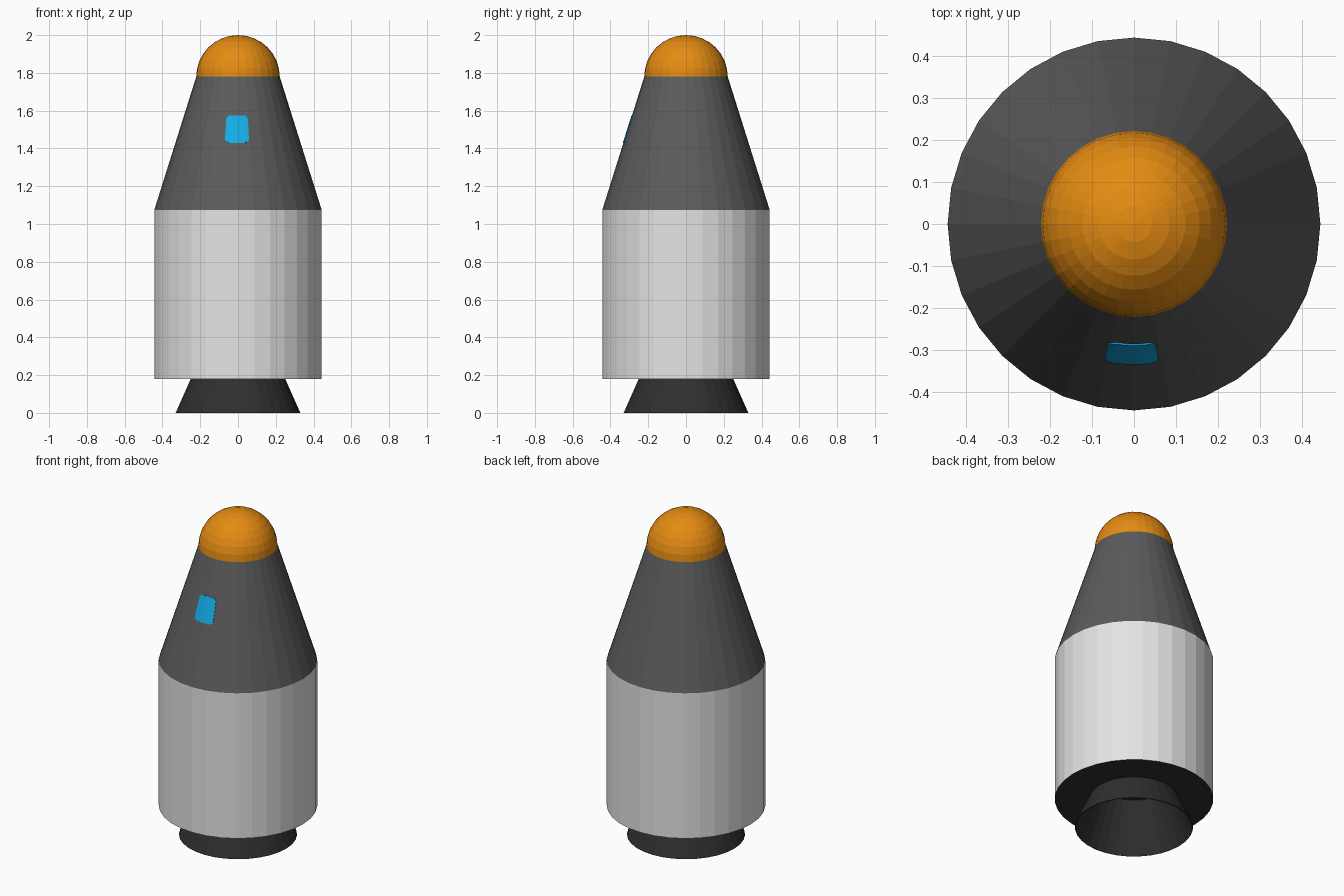
import bpy, bmesh, math
from math import sin, cos, pi, radians

if "Cube" in bpy.data.objects:
    bpy.data.objects.remove(bpy.data.objects["Cube"])

SEG = 32


def mat(name, rgb):
    m = bpy.data.materials.new(name)
    m.diffuse_color = (*rgb, 1)
    m.use_nodes = True
    m.node_tree.nodes["Principled BSDF"].inputs["Base Color"].default_value = m.diffuse_color
    return m


WHITE = mat("hull white", (0.78, 0.78, 0.78))
GREY = mat("cone grey", (0.105, 0.105, 0.105))
DARK = mat("engine dark", (0.028, 0.028, 0.028))
ORANGE = mat("nose orange", (0.78, 0.26, 0.006))
BLUE = mat("window blue", (0.008, 0.44, 0.85))


def finish(name, bm, material):
    me = bpy.data.meshes.new(name)
    bm.to_mesh(me)
    bm.free()
    me.materials.append(material)
    ob = bpy.data.objects.new(name, me)
    bpy.context.collection.objects.link(ob)
    return ob


def lathe(name, profile, material):
    """Spin (radius, z) points, listed bottom to top, around z."""
    bm = bmesh.new()
    rings = []
    for r, z in profile:
        if r < 1e-6:
            rings.append([bm.verts.new((0, 0, z))] * SEG)
        else:
            rings.append([bm.verts.new((r * cos(2 * pi * i / SEG), r * sin(2 * pi * i / SEG), z))
                          for i in range(SEG)])
    for a, b in zip(rings, rings[1:]):
        for i in range(SEG):
            j = (i + 1) % SEG
            bm.faces.new(list(dict.fromkeys((a[i], a[j], b[j], b[i]))))
    return finish(name, bm, material)


R, NOSE_R = 0.443, 0.221
Z0, Z1, Z2 = 0.18, 1.075, 1.78

# Hull, shoulder cone and domed nose
lathe("hull", [(R, Z0), (R, Z1)], WHITE)
lathe("upper_cone", [(R, Z1), (NOSE_R, Z2)], GREY)
lathe("nose_dome", [(NOSE_R * cos(k * pi / 16), Z2 + 0.22 * sin(k * pi / 16)) for k in range(8)]
      + [(0, 2.0)], ORANGE)

# Engine: dark base plate around a hollow bell
lathe("base_plate", [(0.25, Z0), (R, Z0)], DARK).data.flip_normals()
bell = lathe("engine_bell", [(0.33, 0), (0.25, Z0), (0.2, 0.29), (0, 0.29)], DARK)
shell = bell.modifiers.new("thickness", 'SOLIDIFY')
shell.thickness = 0.004
shell.offset = -1

# Window: thin rounded plate wrapped on the front of the cone
A0, A1, W0, W1 = -12.2, 10.2, 1.43, 1.575
CA, CZ = 4.2, 0.022          # corner size in degrees and in height
steps = [CA * (1 - cos(k * pi / 8)) for k in range(5)]
mid = [A0 + CA + (A1 - A0 - 2 * CA) * k / 6 for k in range(1, 6)]
angles = [A0 + s for s in steps] + mid + [A1 - s for s in reversed(steps)]


def on_cone(a, z):
    r = R + (NOSE_R - R) * (z - Z1) / (Z2 - Z1) + 0.003
    return (r * sin(radians(a)), -r * cos(radians(a)), z)


bm = bmesh.new()
columns = []
for a in angles:
    d = max(0, 1 - min(a - A0, A1 - a) / CA)
    drop = CZ * (1 - math.sqrt(max(0, 1 - d * d)))
    columns.append((bm.verts.new(on_cone(a, W0 + drop)), bm.verts.new(on_cone(a, W1 - drop))))
for p, q in zip(columns, columns[1:]):
    bm.faces.new((p[0], q[0], q[1], p[1]))
window = finish("window", bm, BLUE)
plate = window.modifiers.new("thickness", 'SOLIDIFY')
plate.thickness = 0.005
plate.offset = -1
